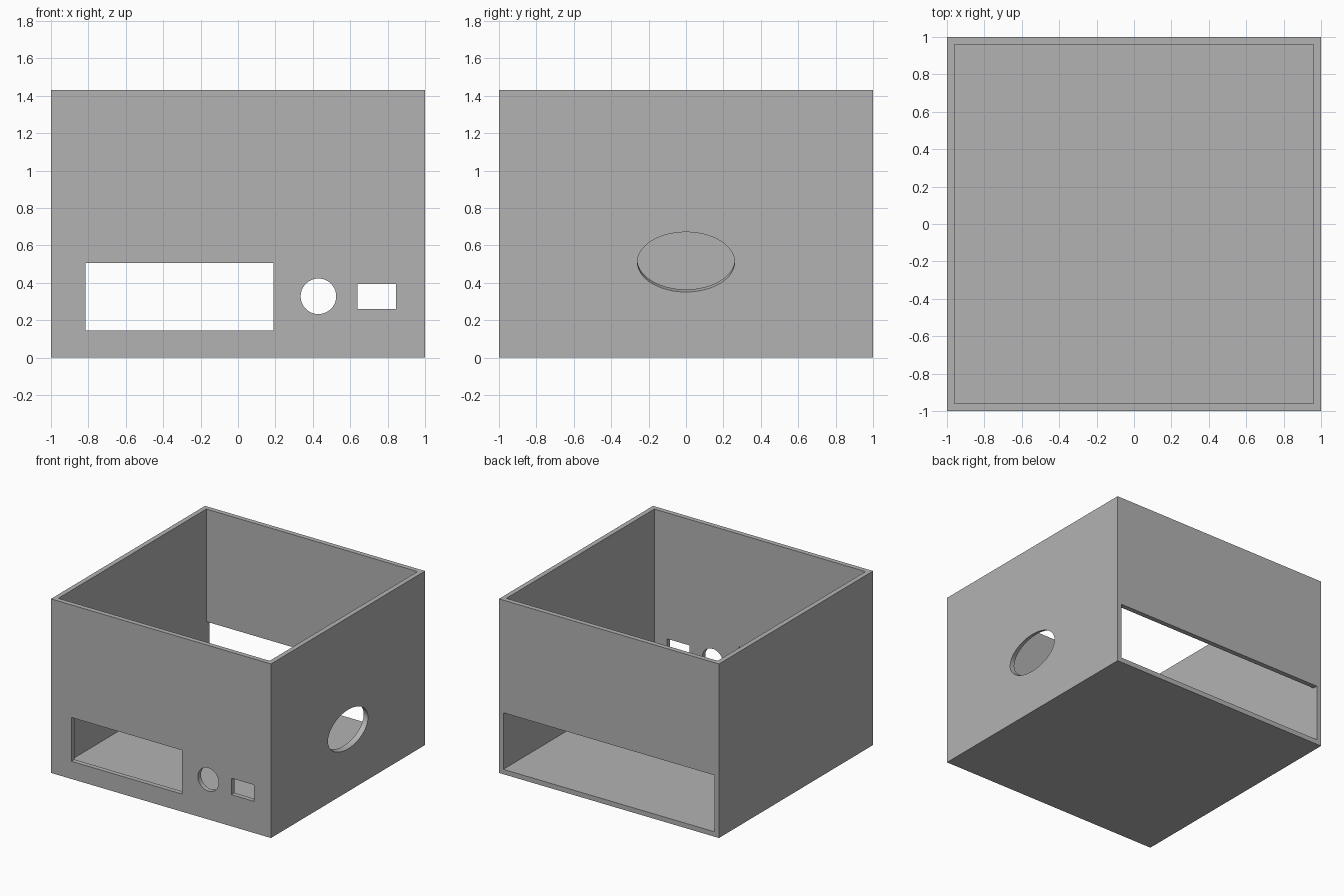
import bpy
import math
from mathutils import Matrix

default = bpy.data.objects.get("Cube")
if default:
    bpy.data.objects.remove(default, do_unlink=True)

HEIGHT = 1.43
WALL = 0.04
INNER = 1 - WALL

grey = bpy.data.materials.new("plain grey")
grey.use_nodes = True
colour = (0.45, 0.45, 0.45, 1)
grey.diffuse_color = colour
grey.node_tree.nodes["Principled BSDF"].inputs["Base Color"].default_value = colour


def box(name, x, y, z):
    """Box from its (low, high) limits on each axis."""
    limits = (x, y, z)
    bpy.ops.mesh.primitive_cube_add(size=1)
    obj = bpy.context.object
    obj.name = name
    size = Matrix.Diagonal([b - a for a, b in limits] + [1])
    obj.data.transform(Matrix.Translation([(a + b) / 2 for a, b in limits]) @ size)
    obj.data.materials.append(grey)
    return obj


def round_cutter(name, matrix):
    """Unit-radius, unit-length cylinder placed by a matrix."""
    bpy.ops.mesh.primitive_cylinder_add(vertices=64, radius=1, depth=1)
    obj = bpy.context.object
    obj.name = name
    obj.data.transform(matrix)
    obj.data.materials.append(grey)
    return obj


case = box("open_case", (-1, 1), (-1, 1), (0, HEIGHT))

# Port on the left wall: an oval bore that rises slightly inward
slope = Matrix.Identity(4)
slope[2][0] = -0.35
oval_port = (Matrix.Translation((1, 0, 0.511)) @ slope
             @ Matrix.Diagonal((0.3, 0.26, 0.16, 1))
             @ Matrix.Rotation(math.pi / 2, 4, 'Y'))

# Round hole through the front wall
round_hole = (Matrix.Translation((0.43, -1, 0.328))
              @ Matrix.Diagonal((0.095, 0.3, 0.095, 1))
              @ Matrix.Rotation(math.pi / 2, 4, 'X'))

front = (-1.1, -0.9)
cutters = [
    box("cavity_cutter", (-INNER, INNER), (-INNER, INNER), (WALL, HEIGHT + 0.2)),
    box("back_slot_cutter", (-INNER, INNER), (0.9, 1.1), (WALL, 0.505)),
    box("display_window_cutter", (-0.815, 0.19), front, (0.145, 0.505)),
    box("small_window_cutter", (0.64, 0.845), front, (0.26, 0.395)),
    round_cutter("round_hole_cutter", round_hole),
    round_cutter("oval_port_cutter", oval_port),
]

# Cut the openings and bake the result
for cutter in cutters:
    cut = case.modifiers.new(cutter.name, 'BOOLEAN')
    cut.operation = 'DIFFERENCE'
    cut.solver = 'EXACT'
    cut.object = cutter
    cutter.hide_render = True

bpy.ops.object.select_all(action='DESELECT')
case.select_set(True)
bpy.context.view_layer.objects.active = case
for cutter in cutters:
    bpy.ops.object.modifier_apply(modifier=cutter.name)
    bpy.data.objects.remove(cutter, do_unlink=True)
bpy.ops.object.shade_smooth_by_angle(angle=math.radians(30))
